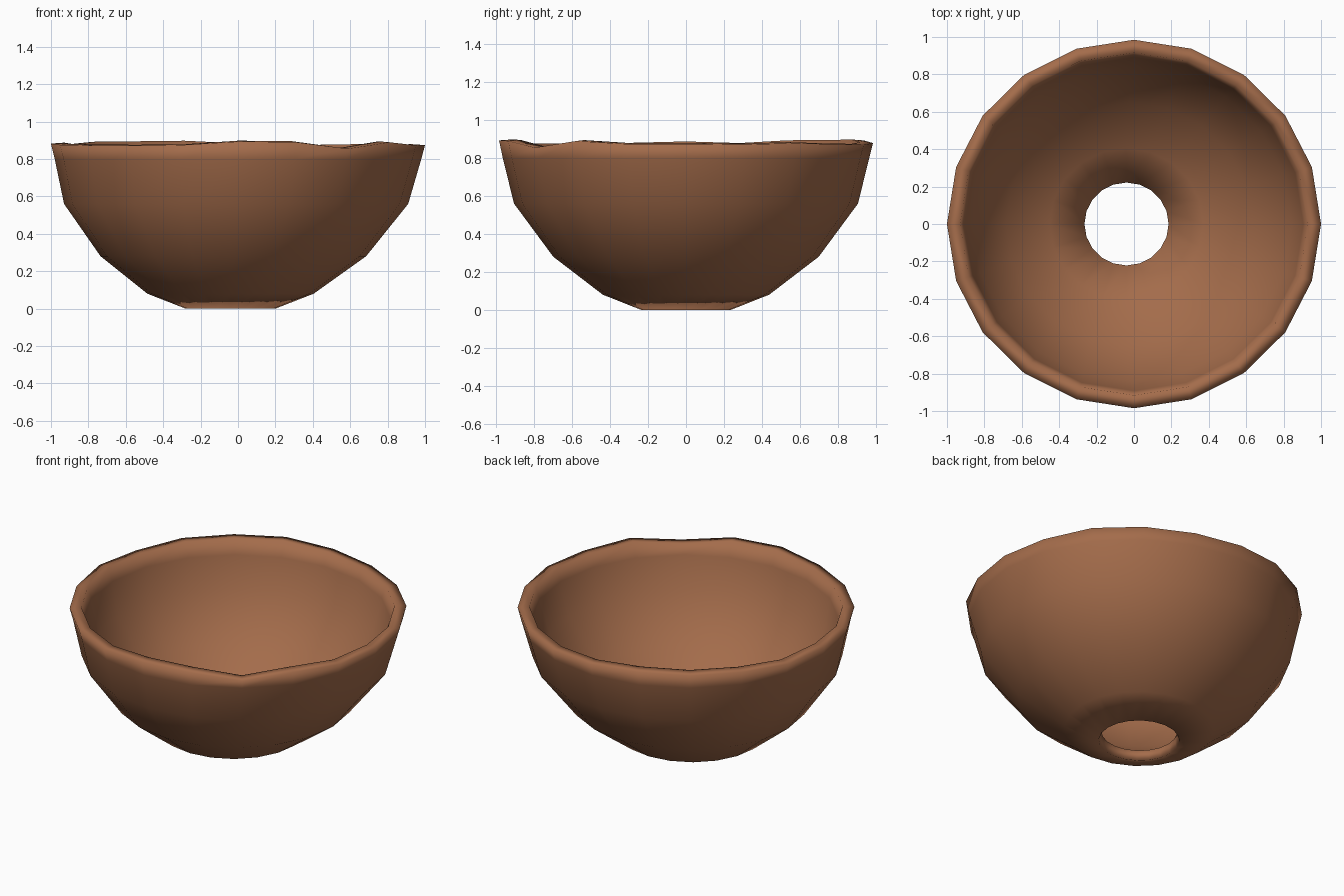
import bpy
import bmesh
import math
import random

random.seed(4)

cube = bpy.data.objects.get("Cube")
if cube:
    bpy.data.objects.remove(cube, do_unlink=True)

SIDES = 20

# Wall section: radius, height, sideways drift, rim wobble
OUTSIDE = [(0.24, 0.0, -0.04, 0), (0.445, 0.08, -0.04, 0), (0.71, 0.28, -0.025, 0),
           (0.92, 0.56, -0.01, 0), (0.98, 0.8, 0, 0), (1.0, 0.88, 0, 1)]
INSIDE = [(0.93, 0.885, 0, 1), (0.905, 0.8, 0, 0), (0.855, 0.59, -0.01, 0),
          (0.66, 0.33, -0.025, 0), (0.41, 0.14, -0.04, 0), (0.225, 0.06, -0.04, 0)]


def make_material(name, colour):
    mat = bpy.data.materials.new(name)
    mat.use_nodes = True
    mat.diffuse_color = colour
    mat.node_tree.nodes["Principled BSDF"].inputs["Base Color"].default_value = colour
    return mat


# Uneven hand-made lip, with one deeper dip at the front
lip = [random.uniform(-0.012, 0.015) for _ in range(SIDES)]
lip[17] = -0.025

bm = bmesh.new()
rings = []
for radius, height, drift, wobble in OUTSIDE + INSIDE:
    ring = []
    for i in range(SIDES):
        a = math.tau * i / SIDES
        ring.append(bm.verts.new((drift + radius * math.cos(a),
                                  0.985 * radius * math.sin(a),
                                  height + wobble * lip[i])))
    rings.append(ring)

# Closed skin: outside, rim, inside and the edge of the base hole
for k, ring in enumerate(rings):
    following = rings[(k + 1) % len(rings)]
    for i in range(SIDES):
        j = (i + 1) % SIDES
        bm.faces.new((ring[i], ring[j], following[j], following[i]))
bmesh.ops.recalc_face_normals(bm, faces=bm.faces[:])
for face in bm.faces:
    face.smooth = True

mesh = bpy.data.meshes.new("bowl")
bm.to_mesh(mesh)
bm.free()
mesh.materials.append(make_material("brown clay", (0.37, 0.15, 0.07, 1)))
bowl = bpy.data.objects.new("bowl", mesh)
bpy.context.collection.objects.link(bowl)
